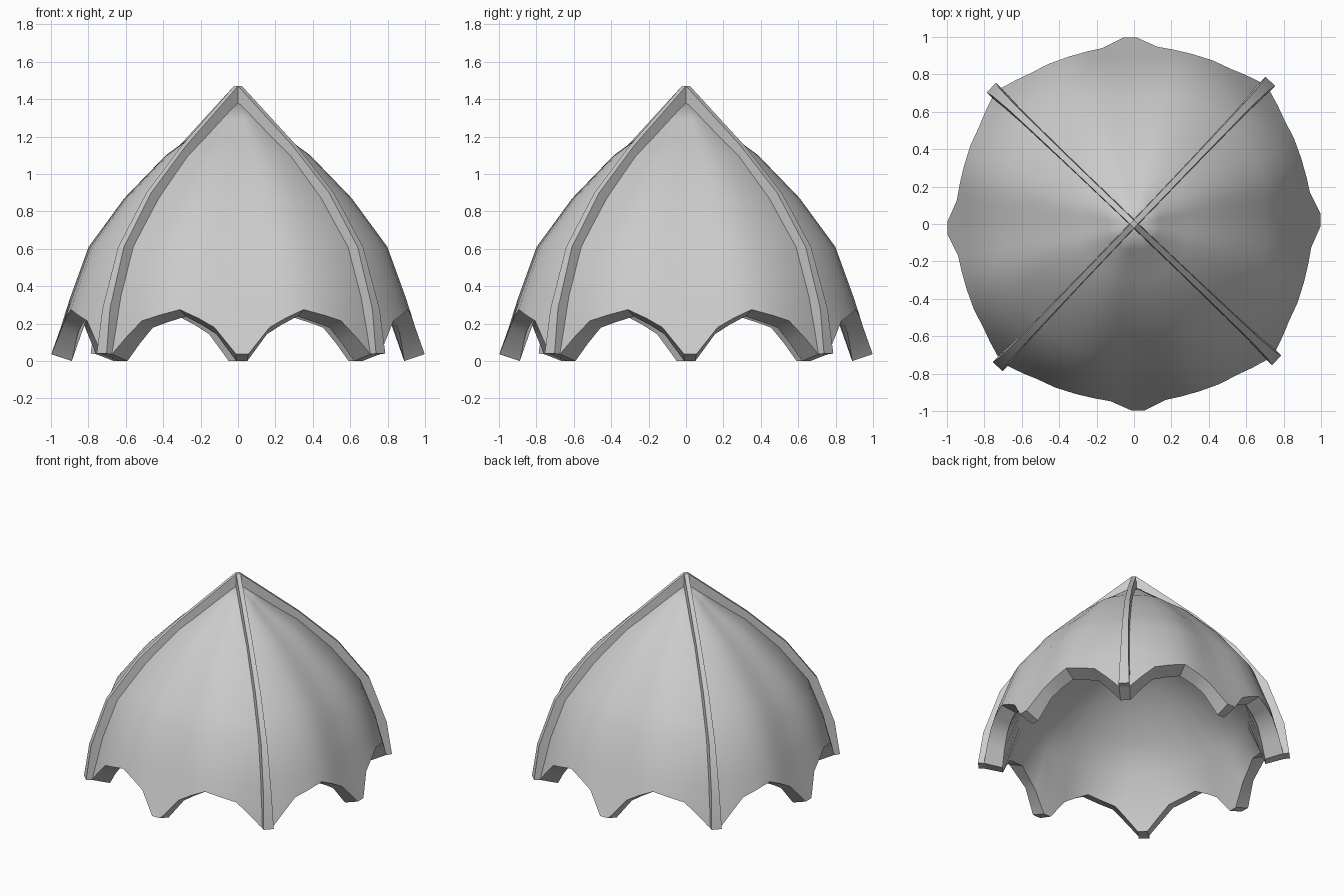
import bpy, bmesh, math

cube = bpy.data.objects.get("Cube")
if cube:
    bpy.data.objects.remove(cube, do_unlink=True)

mat = bpy.data.materials.new("plain_grey")
mat.use_nodes = True
GREY = (0.6, 0.6, 0.6, 1)
mat.diffuse_color = GREY
mat.node_tree.nodes["Principled BSDF"].inputs["Base Color"].default_value = GREY

TWIST = math.radians(1.3)
DROP = 0.037    # how far the inner rim hangs below the outer rim
# (height, radius) along the middle of a panel, along its corner, and of the hollow
MIDDLE = [(0.037, 0.998), (0.28, 0.905), (0.61, 0.786), (0.87, 0.6), (1.1, 0.38), (1.17, 0.285), (1.4, 0)]
CORNER = [(0.037, 1.015), (0.28, 0.963), (0.61, 0.838), (0.87, 0.637), (1.1, 0.405), (1.17, 0.305), (1.4, 0)]
HOLLOW = [(0, 0.89), (0.24, 0.86), (0.4, 0.76), (0.55, 0.62), (0.68, 0.46), (0.78, 0.3), (0.84, 0.15), (0.86, 0)]
# (degrees from panel middle, height) of the scalloped lower edge
SCALLOP = [(0, 0.037), (1.9, 0.037), (8.9, 0.18), (14, 0.228), (20.2, 0.275),
           (27, 0.245), (33, 0.215), (38, 0.13), (42.9, 0.037), (45, 0.037)]
OUTER_ROWS = [0.34, 0.61, 0.74, 0.87, 0.98, 1.1, 1.17, 1.29]


def sample(table, x):
    """Linear interpolation in a table of pairs."""
    for (x0, y0), (x1, y1) in zip(table, table[1:]):
        if x <= x1:
            return y0 + (y1 - y0) * (x - x0) / (x1 - x0)
    return table[-1][1]


def polar(r, degrees, z):
    a = math.radians(degrees)
    return (r * math.cos(a), r * math.sin(a), z)


def outer_point(start, offset, z):
    """Round section, flattened near the middle of each panel."""
    mix = math.sin(math.pi / 2 * min(1, abs(offset) / 24)) ** 2
    r = sample(MIDDLE, z) * (1 - mix) + sample(CORNER, z) * mix
    return polar(r, start + offset, z)


def skin(bm, columns, tip):
    """Close a ring of columns into a dome that ends in one tip vertex."""
    for a, b in zip(columns, columns[1:] + columns[:1]):
        for i in range(len(a) - 1):
            bm.faces.new((a[i], b[i], b[i + 1], a[i + 1]))
        bm.faces.new((a[-1], b[-1], tip))


def finish(bm, name, turn):
    bmesh.ops.recalc_face_normals(bm, faces=bm.faces)
    mesh = bpy.data.meshes.new(name)
    bm.to_mesh(mesh)
    bm.free()
    obj = bpy.data.objects.new(name, mesh)
    bpy.context.collection.objects.link(obj)
    obj.data.materials.append(mat)
    obj.rotation_euler.z = turn
    bpy.ops.object.select_all(action='DESELECT')
    obj.select_set(True)
    bpy.context.view_layer.objects.active = obj
    bpy.ops.object.shade_smooth_by_angle(angle=math.radians(32))


# Dome: four pointed panels outside, a shallower round hollow inside, scalloped rim
bm = bmesh.new()
offsets = [-d for d, _ in reversed(SCALLOP)] + [d for d, _ in SCALLOP[1:-1]]
outer, inner = [], []
for quarter in range(4):
    for off in offsets:
        start = 90 * quarter
        rim = sample(SCALLOP, abs(off))
        outer.append([bm.verts.new(outer_point(start, off, z)) for z in [rim] + OUTER_ROWS])
        inner_heights = [rim - DROP] + [z for z, _ in HOLLOW[2:-1]]
        inner.append([bm.verts.new(polar(sample(HOLLOW, z), start + off, z)) for z in inner_heights])
skin(bm, outer, bm.verts.new((0, 0, MIDDLE[-1][0])))
skin(bm, inner, bm.verts.new((0, 0, HOLLOW[-1][0])))
for i in range(len(outer)):
    bm.faces.new((outer[i - 1][0], outer[i][0], inner[i][0], inner[i - 1][0]))
finish(bm, "dome_shell", TWIST)

# Ribs: two tapered arches crossing at the peak, sunk into the shell
# (outer radius, outer height, outer half width, inner radius, inner height, inner half width)
RIB = [(1.055, 0.04, 0.036, 0.95, 0.03, 0.037), (1.02, 0.28, 0.028, 0.93, 0.26, 0.034),
       (0.905, 0.61, 0.021, 0.8, 0.57, 0.03), (0.69, 0.9, 0.018, 0.58, 0.83, 0.027),
       (0.42, 1.15, 0.016, 0.35, 1.06, 0.023), (0.015, 1.47, 0.015, 0.01, 1.34, 0.02)]


def build_rib(name, degrees):
    bm = bmesh.new()
    stations = [(1, s) for s in RIB] + [(-1, s) for s in reversed(RIB)]
    rings = []
    for side, (ro, zo, wo, ri, zi, wi) in stations:
        corners = ((ro, -wo, zo), (ro, wo, zo), (ri, wi, zi), (ri, -wi, zi))
        rings.append([bm.verts.new((side * x, y, z)) for x, y, z in corners])
    for a, b in zip(rings, rings[1:]):
        for i in range(4):
            j = (i + 1) % 4
            bm.faces.new((a[i], a[j], b[j], b[i]))
    bm.faces.new(rings[0])
    bm.faces.new(rings[-1])
    finish(bm, name, math.radians(degrees) + TWIST)


build_rib("rib_arch_a", 45)
build_rib("rib_arch_b", 135)
